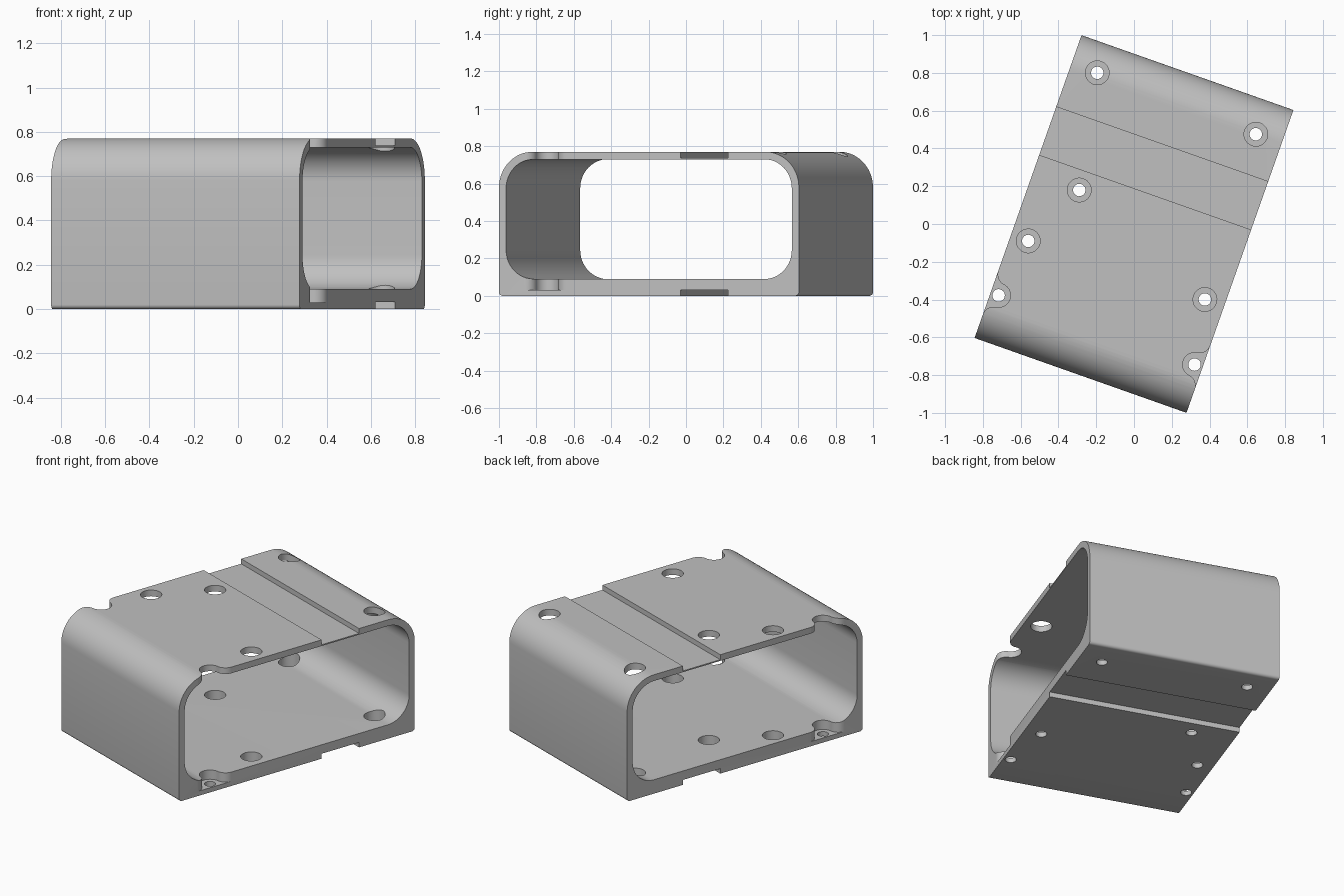
import bpy
import bmesh
from math import pi, sin, cos, atan2, sqrt, radians

old = bpy.data.objects.get("Cube")
if old:
    bpy.data.objects.remove(old, do_unlink=True)

HALF_W, HALF_L, HEIGHT = 0.595, 0.85, 0.77
WALL, FLOOR, GROOVE = 0.04, 0.09, 0.032
BORE, DRILL, SEAT = 0.063, 0.033, 0.03

grey = bpy.data.materials.new("plain grey")
grey.use_nodes = True
grey.diffuse_color = (0.53, 0.53, 0.53, 1)
grey.node_tree.nodes["Principled BSDF"].inputs["Base Color"].default_value = grey.diffuse_color


def arc(cx, cy, r, start, end, steps=16):
    return [(cx + r * cos(start + (end - start) * i / steps),
             cy + r * sin(start + (end - start) * i / steps)) for i in range(steps + 1)]


def prism(name, points, low, high, along_x=False):
    """Solid made by sweeping an outline along x or z."""
    bm = bmesh.new()
    place = (lambda a, b: (low, a, b)) if along_x else (lambda a, b: (a, b, low))
    face = bm.faces.new([bm.verts.new(place(a, b)) for a, b in points])
    swept = bmesh.ops.extrude_face_region(bm, geom=[face])
    verts = [g for g in swept["geom"] if isinstance(g, bmesh.types.BMVert)]
    shift = (high - low, 0, 0) if along_x else (0, 0, high - low)
    bmesh.ops.translate(bm, verts=verts, vec=shift)
    bmesh.ops.recalc_face_normals(bm, faces=bm.faces)
    mesh = bpy.data.meshes.new(name)
    bm.to_mesh(mesh)
    bm.free()
    mesh.materials.append(grey)
    obj = bpy.data.objects.new(name, mesh)
    bpy.context.collection.objects.link(obj)
    return obj


def cut(body, cutter):
    mod = body.modifiers.new("cut", "BOOLEAN")
    mod.operation = "DIFFERENCE"
    mod.solver = "EXACT"
    mod.object = cutter
    bpy.context.view_layer.objects.active = body
    bpy.ops.object.modifier_apply(modifier=mod.name)
    bpy.data.objects.remove(cutter, do_unlink=True)


# Outer shell outline with the two cross grooves, anticlockwise from bottom left
R, r = 0.19, 0.02
g0, g1 = 0.178, 0.448
outline = arc(-HALF_L + r, r, r, pi, 1.5 * pi, 5)
outline += [(g0, 0), (g0, GROOVE), (g1, GROOVE), (g1, 0)]
outline += arc(HALF_L - r, r, r, -pi / 2, 0, 5)
outline += arc(HALF_L - R, HEIGHT - R, R, 0, pi / 2)
outline += [(g1, HEIGHT), (g1, HEIGHT - GROOVE), (g0, HEIGHT - GROOVE), (g0, HEIGHT)]
outline += arc(-HALF_L + R, HEIGHT - R, R, pi / 2, pi)
case = prism("case_body", outline, -HALF_W, HALF_W, along_x=True)

# Open tunnel through the case
q = 0.155
y, z0, z1 = HALF_L - WALL - q, FLOOR + q, HEIGHT - WALL - q
tunnel = (arc(-y, z0, q, pi, 1.5 * pi) + arc(y, z0, q, -pi / 2, 0)
          + arc(y, z1, q, 0, pi / 2) + arc(-y, z1, q, pi / 2, pi))
cut(case, prism("tunnel_cutter", tunnel, -1, 1, along_x=True))

# Screw holes: wide bore through the roof and into the floor
bores = [(-0.45, 0.69), (0.45, 0.663), (-0.333, 0.073), (-0.498, -0.271), (0.487, -0.252)]
for px, py in bores:
    cut(case, prism("bore_cutter", arc(px, py, BORE, 0, 2 * pi, 32)[:-1], SEAT, 1))

# Bores that break through the open ends with flared edges
ex, ey, fr = 0.55, -0.595, 0.06
fx = HALF_W - fr
fy = sqrt((BORE + fr) ** 2 - (fx - ex) ** 2)
turn = atan2(fy, fx - ex)
flare = [(0.7, fy)] + arc(fx, fy, fr, 0, turn - pi, 10)
flare += arc(ex, 0, BORE, turn, 2 * pi - turn, 18)[1:-1]
flare += arc(fx, -fy, fr, pi - turn, 0, 10) + [(0.7, -fy)]
for side in (-1, 1):
    cut(case, prism("flare_cutter", [(side * a, b + ey) for a, b in flare], SEAT, 1))

# Narrow drill holes through the floor
for px, py in bores + [(-ex, ey), (ex, ey)]:
    cut(case, prism("drill_cutter", arc(px, py, DRILL, 0, 2 * pi, 24)[:-1], -0.2, 0.3))

# Smooth the curves, then turn the case to its resting angle
bpy.ops.object.select_all(action="DESELECT")
case.select_set(True)
bpy.context.view_layer.objects.active = case
bpy.ops.object.shade_smooth_by_angle(angle=radians(30))
case.rotation_euler.z = radians(-19.45)
